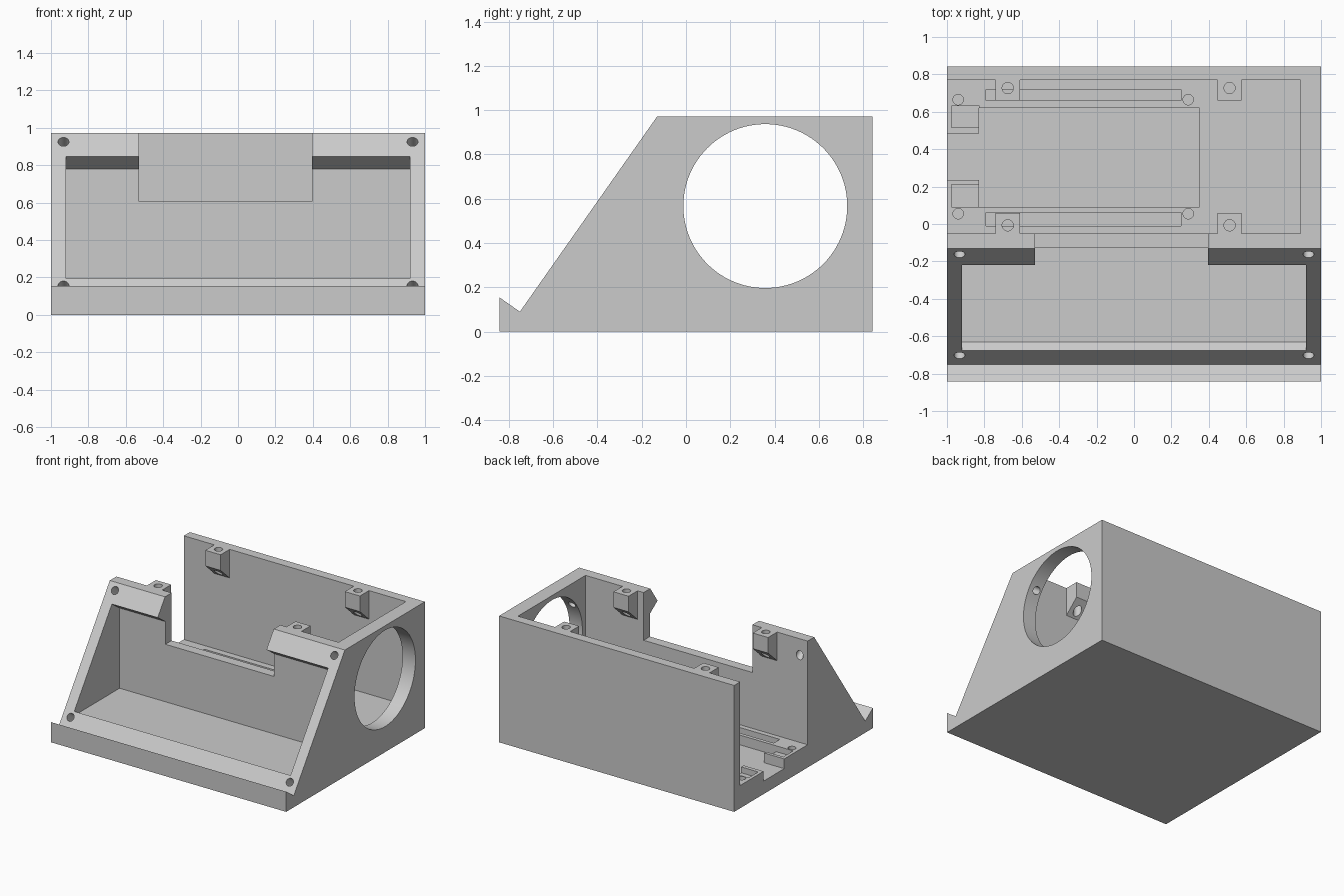
import bpy, bmesh, math
from mathutils import Vector

if "Cube" in bpy.data.objects:
    bpy.data.objects.remove(bpy.data.objects["Cube"], do_unlink=True)

grey = bpy.data.materials.new("plain grey")
grey.use_nodes = True
grey.diffuse_color = (0.6, 0.6, 0.6, 1)
grey.node_tree.nodes["Principled BSDF"].inputs["Base Color"].default_value = (0.6, 0.6, 0.6, 1)


def finish(name, bm):
    bmesh.ops.recalc_face_normals(bm, faces=bm.faces)
    mesh = bpy.data.meshes.new(name)
    bm.to_mesh(mesh)
    bm.free()
    mesh.materials.append(grey)
    ob = bpy.data.objects.new(name, mesh)
    bpy.context.collection.objects.link(ob)
    return ob


def prism(name, profile, x0, x1):
    """Extrude a (y, z) profile along x."""
    bm = bmesh.new()
    face = bm.faces.new([bm.verts.new((x0, y, z)) for y, z in profile])
    ext = bmesh.ops.extrude_face_region(bm, geom=[face])
    moved = [v for v in ext["geom"] if isinstance(v, bmesh.types.BMVert)]
    bmesh.ops.translate(bm, verts=moved, vec=(x1 - x0, 0, 0))
    return finish(name, bm)


def box(name, x0, x1, y0, y1, z0, z1):
    return prism(name, [(y0, z0), (y1, z0), (y1, z1), (y0, z1)], x0, x1)


def rod(name, start, end, radius, sides=32):
    a, b = Vector(start), Vector(end)
    bm = bmesh.new()
    bmesh.ops.create_cone(bm, cap_ends=True, segments=sides, radius1=radius,
                          radius2=radius, depth=(b - a).length)
    bm.transform((b - a).to_track_quat("Z", "Y").to_matrix().to_4x4())
    bmesh.ops.translate(bm, verts=bm.verts, vec=(a + b) / 2)
    return finish(name, bm)


def cut(ob, cutter):
    mod = ob.modifiers.new("cut", "BOOLEAN")
    mod.operation = "DIFFERENCE"
    mod.solver = "EXACT"
    mod.object = cutter
    bpy.context.view_layer.objects.active = ob
    bpy.ops.object.modifier_apply(modifier=mod.name)
    bpy.data.objects.remove(cutter, do_unlink=True)


def smooth(ob):
    bpy.ops.object.select_all(action="DESELECT")
    ob.select_set(True)
    bpy.context.view_layer.objects.active = ob
    bpy.ops.object.shade_smooth_by_angle(angle=math.radians(30))


TOP, FLOOR, POCKET = 0.972, 0.175, 0.1
WALL_Y, BACK_Y = -0.05, 0.77

# Enclosure body with sloping front and a lip
body = prism("enclosure_body", [(-0.843, 0), (0.843, 0), (0.843, TOP), (-0.13, TOP),
                                (-0.75, 0.09), (-0.843, 0.155)], -1, 1)

# Rear compartment, open on one end
cut(body, box("rear_space", -1.2, 0.89, WALL_Y, BACK_Y, FLOOR, 1.2))

# Front window and the cavity behind it, squared to the slope
cut(body, prism("front_space", [(-0.758, 0.253), (-0.63, 0.163), (-0.125, 0.163),
                                (-0.125, 0.78), (-0.3, 0.903)], -0.92, 0.92))

# Notch in the top of the dividing wall
cut(body, box("wall_notch", -0.53, 0.395, -0.6, WALL_Y + 0.02, 0.605, 1.2))

# Large round side opening
cut(body, rod("side_opening", (0.8, 0.358, 0.567), (1.2, 0.358, 0.567), 0.37, 96))

# Board pocket, connector channel and pin slots in the floor
cut(body, box("board_pocket", -0.83, 0.35, 0.09, 0.62, POCKET, 0.3))
cut(body, box("connector_channel", -1.2, -0.8, 0.235, 0.485, POCKET, 0.3))
for y0, y1 in ((0.09, 0.21), (0.515, 0.63)):
    cut(body, box("corner_recess", -0.975, -0.825, y0, y1, 0.13, 0.3))
for y0, y1 in ((-0.012, 0.062), (0.66, 0.72)):
    cut(body, box("pin_slot", -0.79, 0.25, y0, y1, POCKET, 0.3))
for x in (-0.94, 0.29):
    for y in (0.055, 0.665):
        cut(body, rod("board_hole", (x, y, 0.06), (x, y, 0.3), 0.028))

# Screw holes square to the slope
inward = Vector((0, 0.818, -0.575))
for x in (-0.933, 0.933):
    for y, z, depth in ((-0.162, 0.925, 0.32), (-0.703, 0.157, 0.18)):
        p = Vector((x, y, z))
        cut(body, rod("slope_hole", p - inward * 0.05, p + inward * depth, 0.029))
smooth(body)

# Lid screw tabs with chamfered undersides
for x0, x1, end in ((-0.74, -0.61, "right"), (0.447, 0.575, "left")):
    for wall, side, place in ((WALL_Y, 1, "front"), (BACK_Y, -1, "back")):
        edge = wall + side * 0.11
        tab = prism(f"{place}_{end}_tab", [(wall, TOP), (edge, TOP), (edge, TOP - 0.12),
                                          (wall, TOP - 0.22)], x0, x1)
        x, y = (x0 + x1) / 2, wall + side * 0.043
        cut(tab, rod("tab_hole", (x, y, 0.6), (x, y, 1.1), 0.03))
        smooth(tab)
